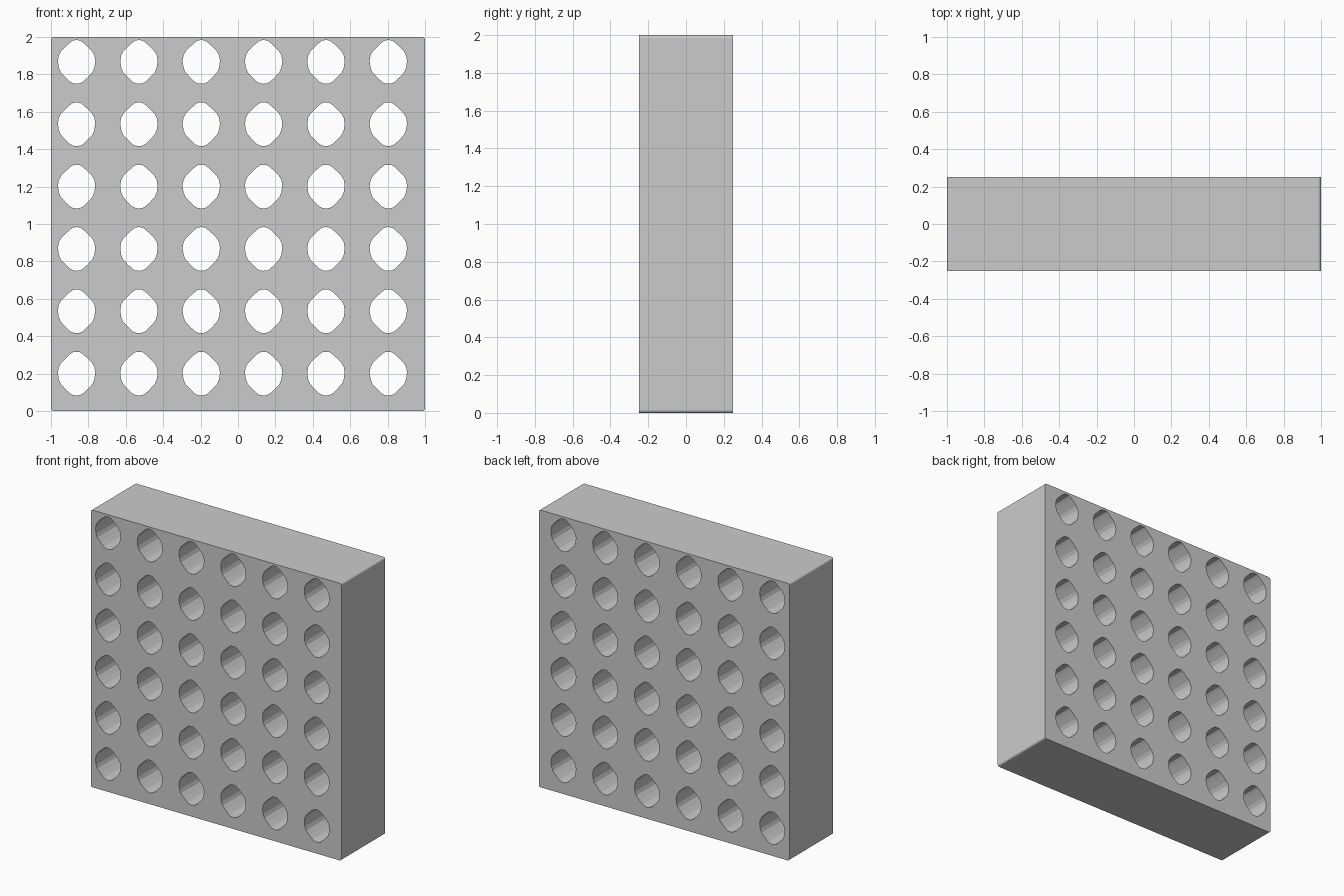
import bpy, bmesh, math

if "Cube" in bpy.data.objects:
    bpy.data.objects.remove(bpy.data.objects["Cube"])

DEPTH, PITCH, R = 0.5, 1 / 3, 0.015

# Rounded outer outline of the block (x, z)
outline = []
for cx, cz, start in ((1 - R, 2 - R, 0), (-1 + R, 2 - R, 90), (-1 + R, R, 180), (1 - R, R, 270)):
    for i in range(4):
        a = math.radians(start + 30 * i)
        outline.append((cx + R * math.cos(a), cz + R * math.sin(a)))

# Right half of the soft diamond hole, top to bottom, mirrored to the left
half = [(0.02, 0.114), (0.035, 0.103), (0.055, 0.085), (0.082, 0.058), (0.095, 0.035),
        (0.1, 0.005), (0.095, -0.03), (0.085, -0.055), (0.06, -0.082), (0.035, -0.106), (0.02, -0.114)]
hole = [(0, 0.117)] + half + [(0, -0.117)] + [(-x, z) for x, z in reversed(half)]

# Filled profile with a grid of holes, extruded through the depth
curve = bpy.data.curves.new("perforated_block", 'CURVE')
curve.dimensions = '2D'
curve.fill_mode = 'BOTH'
curve.extrude = DEPTH / 2


def add_loop(points, ox=0, oz=0):
    s = curve.splines.new('POLY')
    s.points.add(len(points) - 1)
    for p, (x, z) in zip(s.points, points):
        p.co = (x + ox, z + oz, 0, 1)
    s.use_cyclic_u = True


add_loop(outline)
for col in range(6):
    for row in range(6):
        add_loop(hole, -0.863 + col * PITCH, 0.2 + row * PITCH)

block = bpy.data.objects.new("perforated_block", curve)
bpy.context.collection.objects.link(block)
block.rotation_euler.x = math.pi / 2

# Turn into a clean closed mesh
bpy.context.view_layer.objects.active = block
block.select_set(True)
bpy.ops.object.convert(target='MESH')
bpy.ops.object.transform_apply(rotation=True)
bm = bmesh.new()
bm.from_mesh(block.data)
bmesh.ops.remove_doubles(bm, verts=bm.verts, dist=0.0005)
bmesh.ops.recalc_face_normals(bm, faces=bm.faces)
for f in bm.faces:
    f.smooth = False
bm.to_mesh(block.data)
bm.free()
